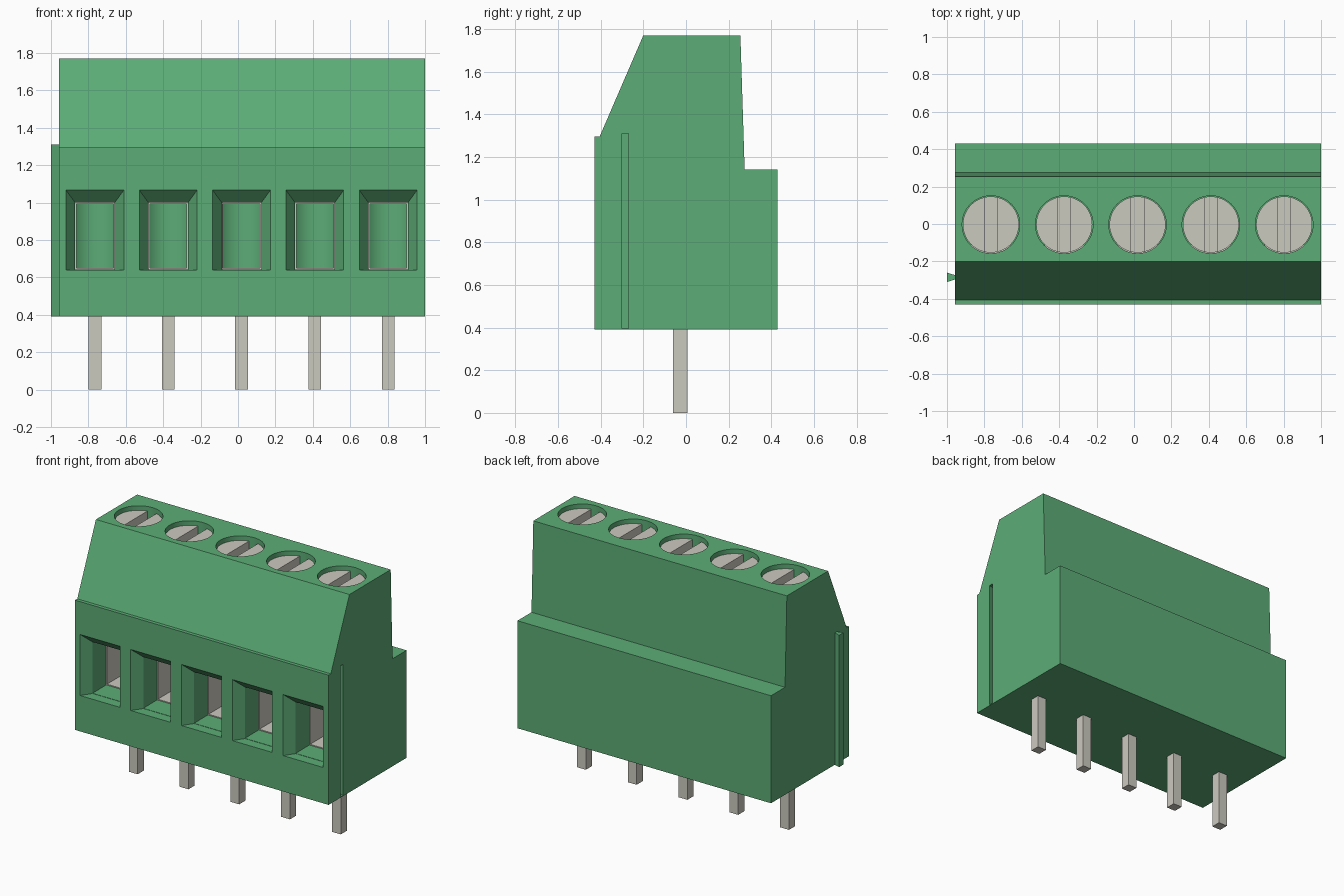
import bpy, bmesh
from mathutils import Matrix

cube = bpy.data.objects.get("Cube")
if cube:
    bpy.data.objects.remove(cube, do_unlink=True)


def material(name, rgb):
    mat = bpy.data.materials.new(name)
    mat.use_nodes = True
    mat.diffuse_color = (*rgb, 1)
    mat.node_tree.nodes["Principled BSDF"].inputs["Base Color"].default_value = (*rgb, 1)
    return mat


GREEN = material("green plastic", (0.107, 0.413, 0.181))
METAL = material("grey metal", (0.60, 0.585, 0.52))

POLES = [0.019 + 0.392 * i for i in range(-2, 3)]
LEFT, RIGHT = -0.957, 1.0
BASE, TOP = 0.39, 1.77


def loft(bm, start, end):
    """Solid between two matching outlines."""
    a = [bm.verts.new(p) for p in start]
    b = [bm.verts.new(p) for p in end]
    bm.faces.new(a)
    bm.faces.new(b[::-1])
    for i in range(len(a)):
        j = (i + 1) % len(a)
        bm.faces.new((a[i], b[i], b[j], a[j]))


def rect(x, y, half, z0, z1):
    return [(x - half, y, z0), (x + half, y, z0), (x + half, y, z1), (x - half, y, z1)]


def box(bm, x0, x1, y0, y1, z0, z1):
    mid, half = (x0 + x1) / 2, (x1 - x0) / 2
    loft(bm, rect(mid, y0, half, z0, z1), rect(mid, y1, half, z0, z1))


def cylinder(bm, x, y, r, z0, z1):
    bmesh.ops.create_cone(bm, cap_ends=True, segments=48, radius1=r, radius2=r,
                          depth=z1 - z0, matrix=Matrix.Translation((x, y, (z0 + z1) / 2)))


def make(name, mat, build, repeat=(0,)):
    bm = bmesh.new()
    for x in repeat:
        build(bm, x)
    bmesh.ops.recalc_face_normals(bm, faces=bm.faces)
    mesh = bpy.data.meshes.new(name)
    bm.to_mesh(mesh)
    bm.free()
    mesh.materials.append(mat)
    obj = bpy.data.objects.new(name, mesh)
    bpy.context.collection.objects.link(obj)
    return obj


def activate(obj):
    bpy.ops.object.select_all(action="DESELECT")
    obj.select_set(True)
    bpy.context.view_layer.objects.active = obj


def cut(obj, cutter):
    cutter.hide_render = True
    mod = obj.modifiers.new("cut", "BOOLEAN")
    mod.operation, mod.solver, mod.object = "DIFFERENCE", "EXACT", cutter
    activate(obj)
    bpy.ops.object.modifier_apply(modifier=mod.name)
    bpy.data.objects.remove(cutter, do_unlink=True)


def smooth(obj):
    activate(obj)
    bpy.ops.object.shade_smooth_by_angle(angle=0.5)


# Housing: stepped side profile swept along x
PROFILE = [(-0.43, BASE), (0.43, BASE), (0.43, 1.14), (0.275, 1.14),
           (0.255, TOP), (-0.2, TOP), (-0.405, 1.295), (-0.43, 1.295)]


def housing_shape(bm, _):
    loft(bm, [(LEFT, y, z) for y, z in PROFILE], [(RIGHT, y, z) for y, z in PROFILE])


# Dovetail outline shared by the side rib and the matching groove
def dovetail(bm, x0, x1, narrow, wide, z0, z1):
    outline = [(x0, -0.285 - narrow), (x0, -0.285 + narrow),
               (x1, -0.285 + wide), (x1, -0.285 - wide)]
    loft(bm, [(x, y, z0) for x, y in outline], [(x, y, z1) for x, y in outline])


def funnel_shape(bm, x):
    loft(bm, rect(x, -0.45, 0.168, 0.64, 1.085), rect(x, -0.36, 0.106, 0.64, 1.0))


# Wire entries, screw wells and groove cut from the housing
housing = make("housing", GREEN, housing_shape)
cut(housing, make("screw_wells", GREEN,
                  lambda bm, x: cylinder(bm, x, -0.003, 0.154, 0.65, TOP + 0.1), POLES))
cut(housing, make("wire_slots", GREEN,
                  lambda bm, x: box(bm, x - 0.106, x + 0.106, -0.37, 0.05, 0.642, 1.0), POLES))
cut(housing, make("wire_funnels", GREEN, funnel_shape, POLES))
cut(housing, make("groove_cutter", GREEN,
                  lambda bm, _: dovetail(bm, RIGHT + 0.001, RIGHT - 0.043,
                                         0.014, 0.026, BASE + 0.006, 1.31)))
smooth(housing)

make("side_rib", GREEN, lambda bm, _: dovetail(bm, LEFT + 0.002, -1.0, 0.011, 0.025, BASE, 1.31))


# Clamp cages: thin metal sleeves inside the wire entries
def cage_shape(bm, x):
    out, wall, z0, z1 = 0.1055, 0.007, 0.643, 0.9995
    box(bm, x - out, x - out + wall, -0.21, 0.105, z0, z1)
    box(bm, x + out - wall, x + out, -0.21, 0.105, z0, z1)
    box(bm, x - out + wall, x + out - wall, -0.21, 0.105, z0, z0 + wall)
    box(bm, x - out + wall, x + out - wall, -0.21, 0.105, z1 - wall, z1)


make("clamp_cages", METAL, cage_shape, POLES)

# Slotted screws, slightly below the top face
screws = make("screws", METAL, lambda bm, x: cylinder(bm, x, -0.003, 0.15, 1.55, TOP - 0.03), POLES)
cut(screws, make("screw_slots", METAL,
                 lambda bm, x: box(bm, x - 0.034, x + 0.034, -0.2, 0.2, 1.68, TOP + 0.1), POLES))
smooth(screws)

# Square solder pins
make("pins", METAL, lambda bm, x: box(bm, x - 0.034, x + 0.034, -0.062, 0.006, 0, BASE + 0.05), POLES)
